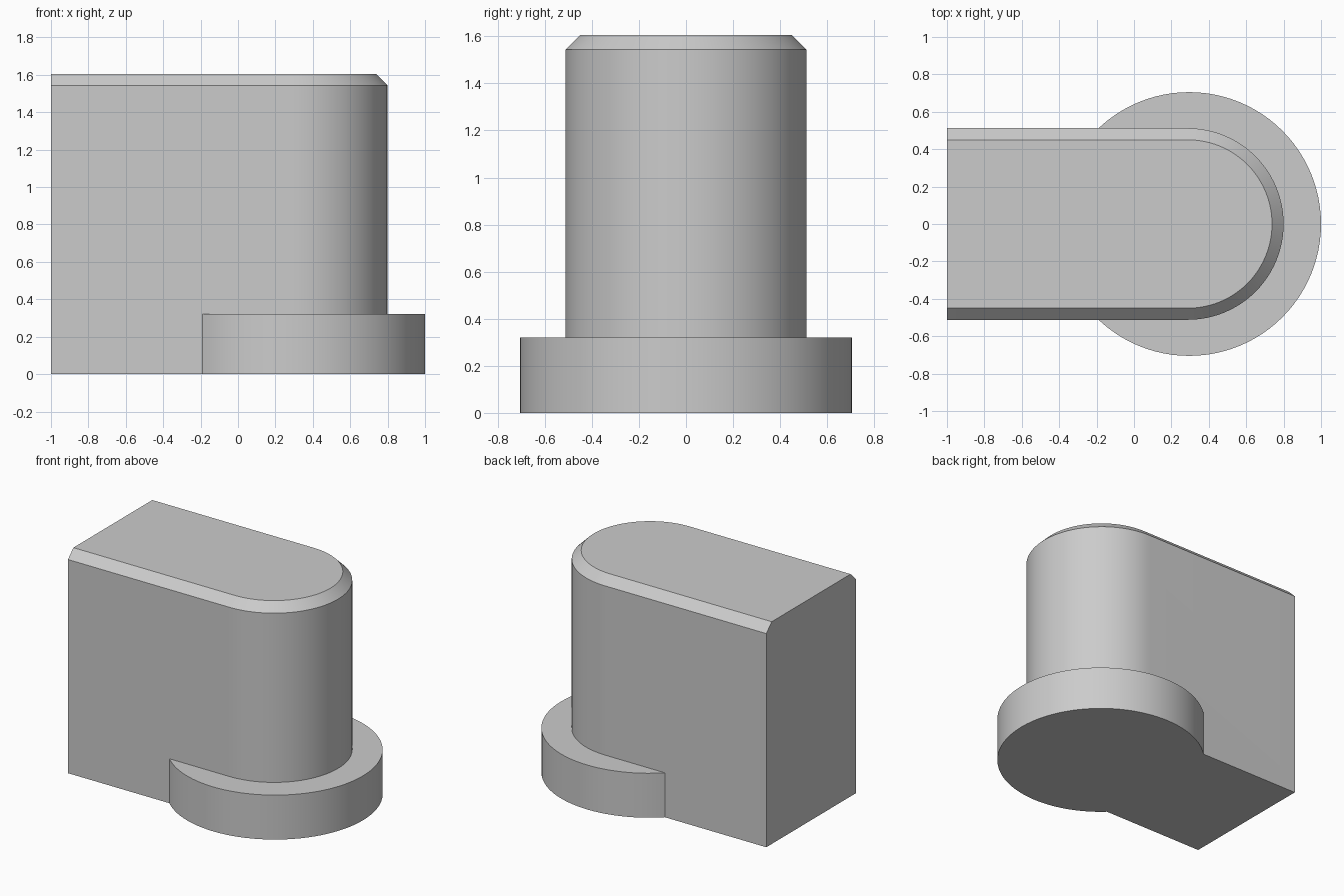
import bpy, bmesh, math

cube = bpy.data.objects.get("Cube")
if cube:
    bpy.data.objects.remove(cube, do_unlink=True)

grey = bpy.data.materials.new("plain grey")
grey.use_nodes = True
colour = (0.6, 0.6, 0.6, 1)
grey.diffuse_color = colour
grey.node_tree.nodes["Principled BSDF"].inputs["Base Color"].default_value = colour

BACK_X, BODY_X, BODY_R = -1.0, 0.288, 0.512
DISC_X, DISC_R, DISC_H = 0.295, 0.705, 0.321
HEIGHT, CHAMFER = 1.605, 0.062


def arc(cx, r, start, end, count):
    """Points along an arc centred on (cx, 0)."""
    angles = [start + (end - start) * i / count for i in range(count + 1)]
    return [(cx + r * math.cos(a), r * math.sin(a)) for a in angles]


def loft(name, layers):
    """Closed solid through matching (outline, height) layers."""
    bm = bmesh.new()
    rings = [[bm.verts.new((x, y, z)) for x, y in outline] for outline, z in layers]
    bm.faces.new(rings[0][::-1])
    bm.faces.new(rings[-1])
    for low, high in zip(rings, rings[1:]):
        for i in range(len(low)):
            j = (i + 1) % len(low)
            bm.faces.new((low[i], low[j], high[j], high[i]))
    mesh = bpy.data.meshes.new(name)
    bm.to_mesh(mesh)
    bm.free()
    mesh.materials.append(grey)
    obj = bpy.data.objects.new(name, mesh)
    bpy.context.collection.objects.link(obj)
    return obj


def body_outline(r):
    """Straight block with a rounded nose toward +x."""
    nose = arc(BODY_X, r, -math.pi / 2, math.pi / 2, 48)
    return [(BACK_X, -r)] + nose + [(BACK_X, r)]


# Upright block, chamfered along its sides and nose only
body = loft("rounded_block", [
    (body_outline(BODY_R), 0),
    (body_outline(BODY_R), HEIGHT - CHAMFER),
    (body_outline(BODY_R - CHAMFER), HEIGHT),
])

# Round foot, joined into the block
circle = arc(DISC_X, DISC_R, 0, 2 * math.pi, 96)[:-1]
foot = loft("round_foot", [(circle, 0), (circle, DISC_H)])
foot.hide_render = True

union = body.modifiers.new("join foot", 'BOOLEAN')
union.operation = 'UNION'
union.solver = 'EXACT'
union.object = foot

bpy.ops.object.select_all(action='DESELECT')
body.select_set(True)
bpy.context.view_layer.objects.active = body
bpy.ops.object.modifier_apply(modifier=union.name)
bpy.data.objects.remove(foot, do_unlink=True)
bpy.ops.object.shade_smooth_by_angle(angle=math.radians(30))
